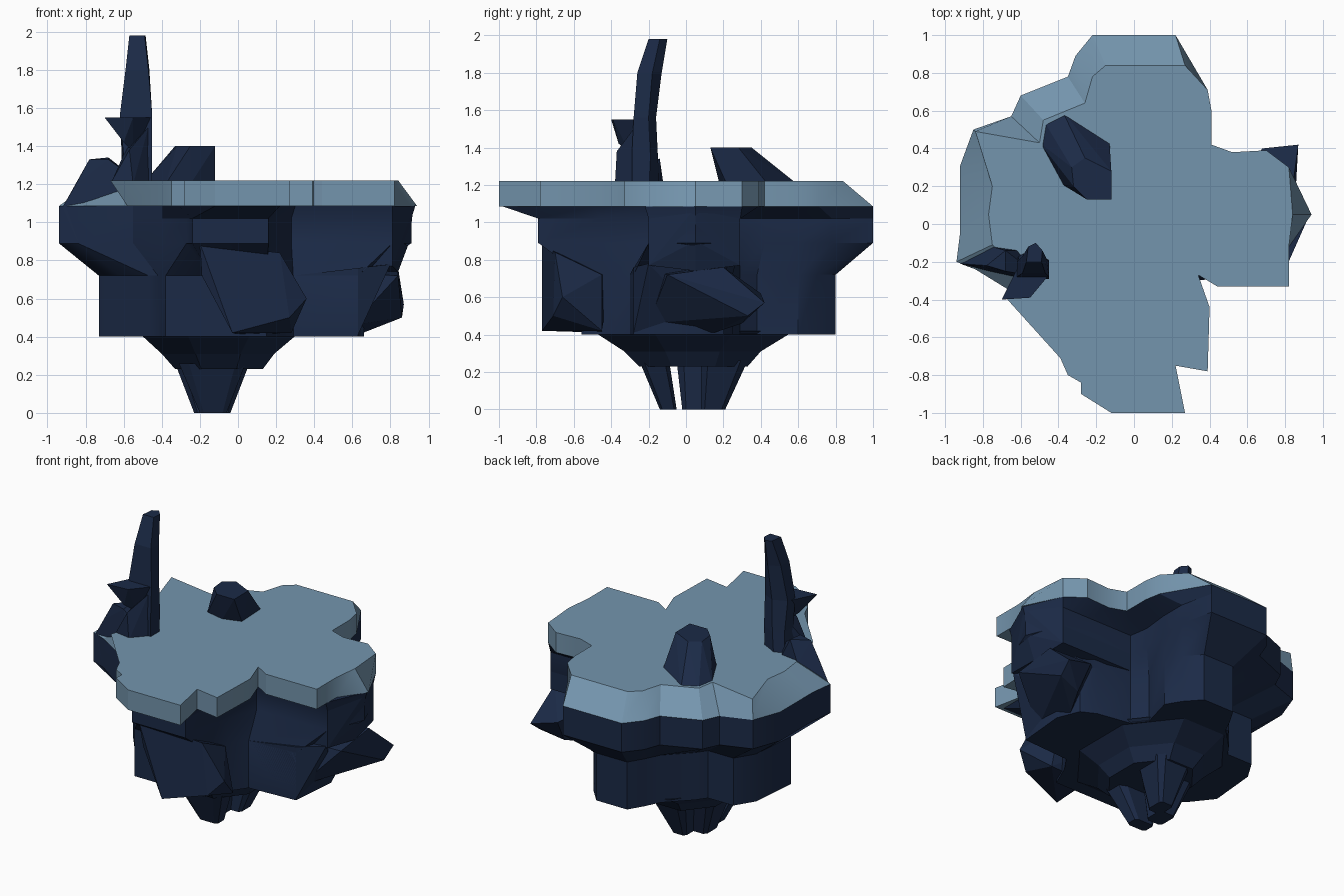
import bpy, bmesh, math


def material(name, rgb):
    m = bpy.data.materials.new(name)
    m.diffuse_color = (*rgb, 1)
    return m


TURF = material("turf_blue", (0.175, 0.3, 0.42))
ROCK = material("rock_navy", (0.011, 0.023, 0.062))


def finish(bm, name, mat, smooth=None):
    bmesh.ops.recalc_face_normals(bm, faces=bm.faces)
    me = bpy.data.meshes.new(name)
    bm.to_mesh(me)
    bm.free()
    ob = bpy.data.objects.new(name, me)
    bpy.context.collection.objects.link(ob)
    me.materials.append(mat)
    if smooth:
        bpy.ops.object.select_all(action='DESELECT')
        ob.select_set(True)
        bpy.context.view_layer.objects.active = ob
        bpy.ops.object.shade_smooth_by_angle(angle=math.radians(smooth))
    return ob


def loft(name, rings, mat, smooth=None):
    """Stack of equal-length outlines: [(z, [(x, y), ...]), ...]"""
    bm = bmesh.new()
    vs = [[bm.verts.new((x, y, z)) for x, y in pts] for z, pts in rings]
    n = len(vs[0])
    for a, b in zip(vs, vs[1:]):
        for i in range(n):
            j = (i + 1) % n
            bm.faces.new((a[i], a[j], b[j], b[i]))
    bm.faces.new(vs[0])
    bm.faces.new(vs[-1])
    return finish(bm, name, mat, smooth)


def hull(name, pts, mat=ROCK):
    bm = bmesh.new()
    for p in pts:
        bm.verts.new(p)
    r = bmesh.ops.convex_hull(bm, input=bm.verts)
    junk = {g for k in ("geom_interior", "geom_unused") for g in r[k] if isinstance(g, bmesh.types.BMVert)}
    bmesh.ops.delete(bm, geom=list(junk), context='VERTS')
    bmesh.ops.dissolve_limit(bm, angle_limit=0.03, verts=bm.verts, edges=bm.edges)
    return finish(bm, name, mat)


# Turf slab: straight front edge, bevelled back and left edge
front = [(-.39, -.71), (-.35, -.8), (-.28, -.84), (-.28, -.9), (-.12, -1), (.27, -1), (.22, -.75),
         (.39, -.78), (.4, -.44), (.34, -.27), (.44, -.33), (.82, -.33), (.82, -.12)]
inlet = [(.82, .3), (.7, .39), (.52, .38), (.41, .42), (.41, .6), (.39, .71)]
back_top = [(.27, .84), (-.15, .84), (-.22, .78), (-.26, .64), (-.48, .55), (-.5, .43), (-.84, .49),
            (-.75, .2), (-.77, .05), (-.75, -.11), (-.62, -.22), (-.67, -.4)]
back_low = [(.22, 1), (-.22, 1), (-.31, .89), (-.35, .78), (-.6, .68), (-.65, .57), (-.85, .5),
            (-.92, .31), (-.92, -.04), (-.94, -.2), (-.84, -.24), (-.58, -.4)]
loft("turf_slab", [(1.085, front + [(.94, .05)] + inlet + back_low),
                   (1.22, front + [(.84, .05)] + inlet + back_top)], TURF, 30)

# Main rock body: flared rim, wide upper tier, narrower lower tier
rim_front = [(-.12, -.98), (.22, -.98), (.22, -.5), (.3, -.22), (.81, -.22), (.93, .05)]
up_front = [(-.24, -.79), (.16, -.79), (.2, -.45), (.28, -.2), (.81, -.2), (.91, .05)]
up_inlet = [(.81, .29), (.6, .29), (.27, .29), (.25, .42), (.27, .6), (.27, .78)]
left = back_low[:-1] + [(-.55, -.32), (-.4, -.5)]
rim = rim_front + inlet + left + [(-.31, -.76)]
upper = up_front + up_inlet + left + [(-.27, -.66)]
lower = [(-.14, -.56), (.15, -.56), (.22, -.4), (.29, -.3), (.63, -.28), (.66, .05),
         (.6, .2), (.5, .25), (.27, .29), (.2, .38), (.26, .6), (.2, .7),
         (.11, .8), (-.12, .8), (-.18, .7), (-.23, .6), (-.38, .45), (-.43, .38), (-.62, .38),
         (-.7, .25), (-.73, -.08), (-.62, -.22), (-.47, -.35), (-.42, -.42), (-.4, -.48), (-.38, -.56)]
loft("rock_body", [(.4, lower), (.72, lower), (.89, upper), (1.02, upper), (1.085, rim)], ROCK, 30)
hull("right_lobe", [(x, y, z) for x, y in [(.28, -.2), (.81, -.2), (.81, .29), (.27, .29)]
                    for z in (.77, 1.08)] + [(.84, .05, .74), (.9, .05, .9), (.92, .05, 1.08)])


# Tapering root under the body
def octagon(x0, x1, y0, y1, c=.3):
    w, d = (x1 - x0) * c, (y1 - y0) * c
    return [(x0 + w, y0), (x1 - w, y0), (x1, y0 + d), (x1, y1 - d),
            (x1 - w, y1), (x0 + w, y1), (x0, y1 - d), (x0, y0 + d)]


loft("root_cone", [(.23, octagon(-.33, .13, -.25, .33)), (.31, octagon(-.4, .19, -.33, .4)),
                   (.42, octagon(-.52, .32, -.5, .58))], ROCK)
for i, (lo, hi) in enumerate([((-.2, -.06, -.14, -.05), (-.31, .04, -.25, -.09)),
                              ((-.23, -.11, -.02, .12), (-.33, -.08, -.05, .2)),
                              ((-.14, -.04, .08, .21), (-.2, .06, .08, .33))]):
    loft(f"root_shard_{i + 1}", [(0, octagon(*lo, .15)), (.26, octagon(*hi, .15))], ROCK)

# Chunks jutting from the lower tier
hull("front_chunk", [(-.19, -.74, .72), (-.03, -.77, .42), (.27, -.71, .5), (.36, -.66, .6), (.22, -.7, .84),
                     (-.2, -.77, .89), (-.15, -.4, .72), (.22, -.45, .72), (.28, -.45, .42), (0, -.45, .41)])
hull("right_chunk", [(.63, -.13, .73), (.6, -.2, .46), (.84, .2, .76), (.87, .42, .57), (.86, .33, .5),
                     (.84, -.1, .72), (.7, .3, .46), (.63, .15, .41), (.5, -.1, .41), (.5, .2, .75),
                     (.68, .4, .62)])
hull("right_front_chunk", [(.29, -.3, .72), (.29, -.3, .41), (.63, -.28, .41), (.63, -.28, .76),
                           (.8, -.2, .78), (.63, .15, .78), (.3, .15, .75), (.3, .15, .41), (.6, .15, .41)])

# Boulder on the turf
hull("boulder", [(-.5, .43, 1.2), (-.48, .55, 1.2), (-.38, .6, 1.2), (-.13, .44, 1.2), (-.12, .22, 1.2),
                 (-.25, .18, 1.2), (-.38, .21, 1.2), (-.33, .3, 1.4), (-.26, .35, 1.4), (-.12, .28, 1.4),
                 (-.12, .13, 1.4), (-.25, .13, 1.4), (-.32, .2, 1.4)])

# Rocky shoulder, spike and side horn on the left edge
hull("spike_shoulder", [(-.92, -.21, 1.08), (-.84, -.24, .9), (-.85, -.22, 1.2), (-.78, -.22, 1.33),
                        (-.68, -.14, 1.34), (-.62, -.14, 1.22), (-.75, -.12, 1.2), (-.5, -.28, 1.2),
                        (-.55, -.32, .95), (-.68, -.25, 1.33)])
loft("spike", [(1.15, [(-.64, -.28), (-.45, -.29), (-.45, -.2), (-.56, -.14), (-.62, -.17)]),
               (1.35, [(-.6, -.29), (-.45, -.29), (-.45, -.19), (-.54, -.15), (-.61, -.18)]),
               (1.56, [(-.62, -.28), (-.45, -.28), (-.45, -.2), (-.53, -.16), (-.62, -.2)]),
               (1.8, [(-.59, -.26), (-.47, -.26), (-.465, -.18), (-.52, -.13), (-.59, -.17)]),
               (1.98, [(-.57, -.2), (-.49, -.2), (-.485, -.14), (-.52, -.1), (-.56, -.12)])], ROCK)
hull("spike_horn", [(-.7, -.4, 1.55), (-.55, -.39, 1.55), (-.45, -.27, 1.55), (-.6, -.2, 1.55),
                    (-.55, -.3, 1.37), (-.6, -.36, 1.42)])
hull("horn_base", [(-.66, -.36, 1.22), (-.55, -.38, 1.2), (-.46, -.28, 1.2), (-.6, -.22, 1.2),
                   (-.57, -.37, 1.38), (-.47, -.28, 1.5), (-.58, -.25, 1.4)])
